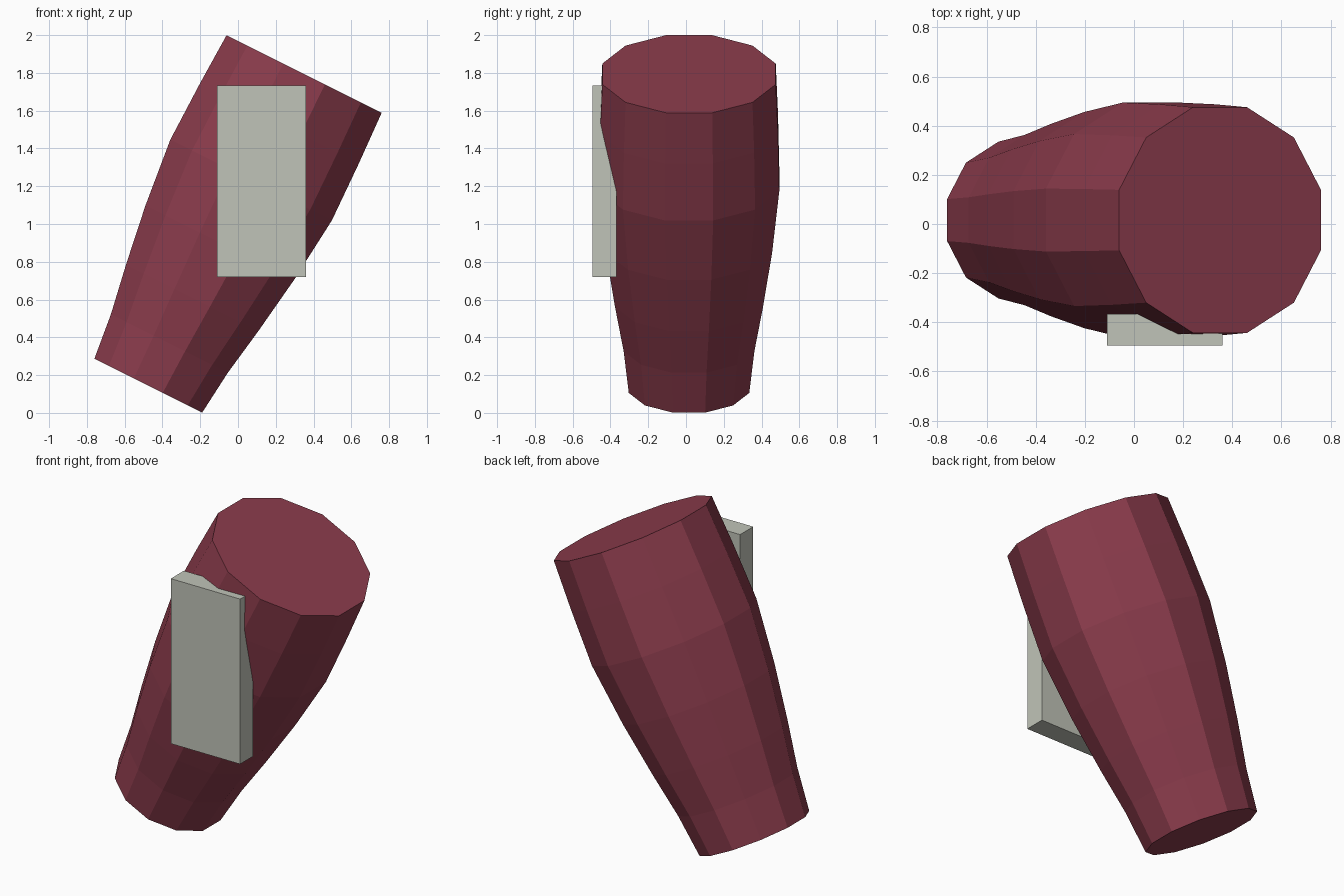
import bpy, bmesh, math
from mathutils import Matrix, Vector

if "Cube" in bpy.data.objects:
    bpy.data.objects.remove(bpy.data.objects["Cube"])


def material(name, rgb):
    m = bpy.data.materials.new(name)
    m.diffuse_color = (*rgb, 1)
    m.use_nodes = True
    m.node_tree.nodes["Principled BSDF"].inputs["Base Color"].default_value = m.diffuse_color
    return m


def finish(bm, name, mat):
    bmesh.ops.recalc_face_normals(bm, faces=bm.faces)
    me = bpy.data.meshes.new(name)
    bm.to_mesh(me)
    bm.free()
    me.materials.append(mat)
    ob = bpy.data.objects.new(name, me)
    bpy.context.collection.objects.link(ob)
    return ob


maroon = material("maroon", (0.26, 0.045, 0.073))
grey = material("pale grey", (0.53, 0.55, 0.48))

# Tapered twelve-sided sleeve: (distance along axis, flat-to-flat half width)
SIDES = 12
profile = [(0, 0.319), (0.25, 0.346), (0.52, 0.392), (0.847, 0.44),
           (1.217, 0.478), (1.55, 0.471), (1.845, 0.459)]
bm = bmesh.new()
rings = []
for t, r in profile:
    R = r / math.cos(math.pi / SIDES)
    ring = []
    for i in range(SIDES):
        a = 2 * math.pi * (i + 0.5) / SIDES
        ring.append(bm.verts.new((R * math.cos(a), R * math.sin(a), t)))
    rings.append(ring)
for lo, hi in zip(rings, rings[1:]):
    for i in range(SIDES):
        j = (i + 1) % SIDES
        bm.faces.new((lo[i], lo[j], hi[j], hi[i]))
bm.faces.new(rings[0])
bm.faces.new(rings[-1])
# Lean the sleeve sideways
lean = Matrix.Translation((-0.475, 0.016, 0.144)) @ Matrix.Rotation(math.atan(0.5), 4, 'Y')
bmesh.ops.transform(bm, matrix=lean, verts=bm.verts)
finish(bm, "sleeve", maroon)

# Upright plate on the front
lo, hi = Vector((-0.11, -0.494, 0.72)), Vector((0.36, -0.367, 1.732))
bm = bmesh.new()
bmesh.ops.create_cube(bm, size=1, matrix=Matrix.Translation((lo + hi) / 2) @ Matrix.Diagonal((*(hi - lo), 1)))
finish(bm, "front_plate", grey)
